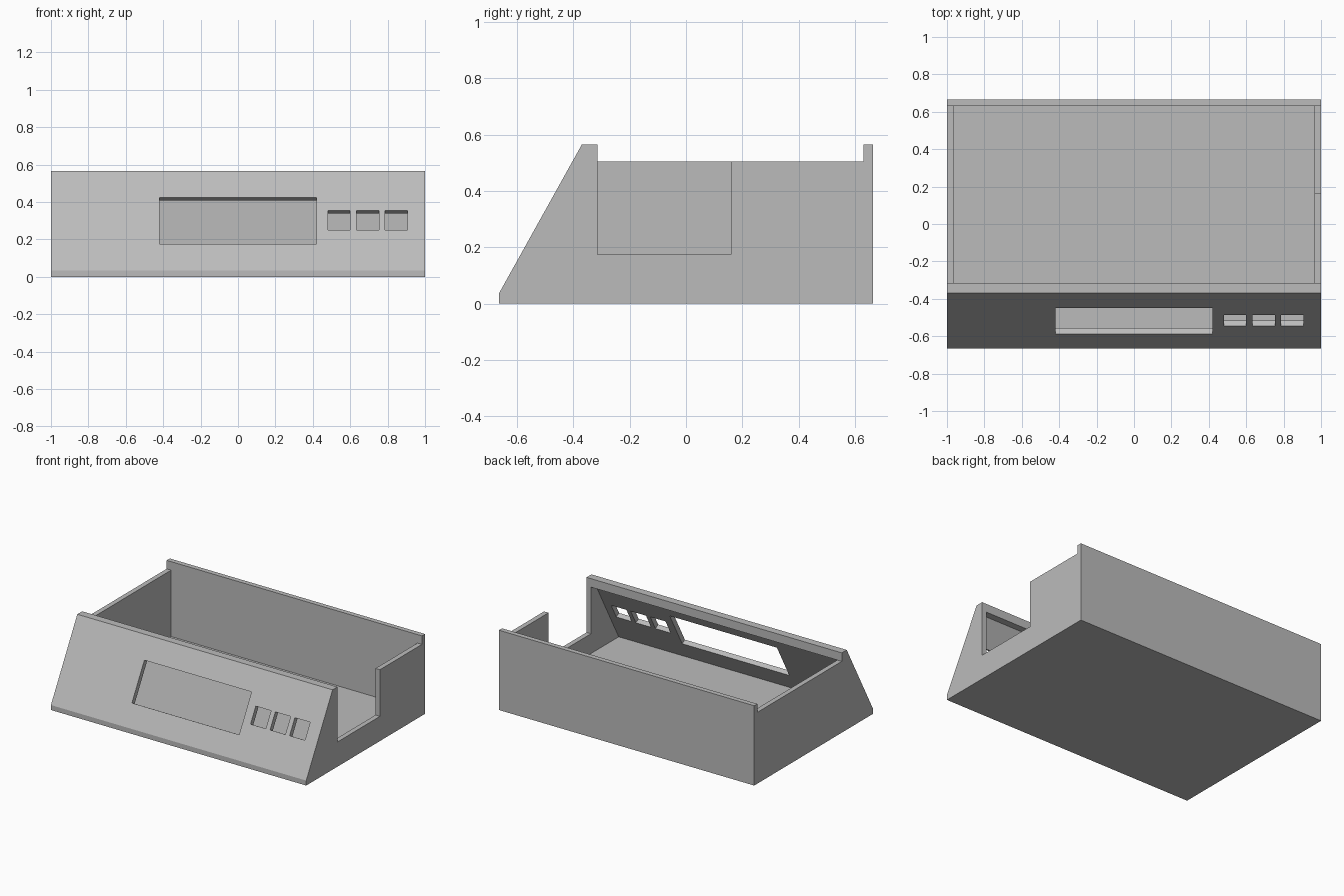
import bpy, bmesh
from mathutils import Vector

if "Cube" in bpy.data.objects:
    bpy.data.objects.remove(bpy.data.objects["Cube"])

# Main dimensions
WALL = 0.035
FRONT, BACK, TOP, RIM = -0.665, 0.665, 0.565, 0.505
LIP = -0.315          # rear edge of the front lip
SLOPE_TOP = -0.37     # where the sloped panel meets the top

grey = bpy.data.materials.new("light grey plastic")
grey.use_nodes = True
colour = (0.5, 0.5, 0.5, 1)
grey.diffuse_color = colour
grey.node_tree.nodes["Principled BSDF"].inputs["Base Color"].default_value = colour


def extrude_profile(name, profile, x0, x1):
    """Solid made by sweeping a (y, z) outline from x0 to x1."""
    bm = bmesh.new()
    face = bm.faces.new([bm.verts.new((x0, y, z)) for y, z in profile])
    swept = bmesh.ops.extrude_face_region(bm, geom=[face])["geom"]
    verts = [v for v in swept if isinstance(v, bmesh.types.BMVert)]
    bmesh.ops.translate(bm, verts=verts, vec=(x1 - x0, 0, 0))
    bmesh.ops.recalc_face_normals(bm, faces=bm.faces)
    mesh = bpy.data.meshes.new(name)
    bm.to_mesh(mesh)
    bm.free()
    mesh.materials.append(grey)
    obj = bpy.data.objects.new(name, mesh)
    bpy.context.collection.objects.link(obj)
    return obj


def cut(target, cutter):
    """Subtract the cutter, then discard it."""
    cutter.hide_render = True
    mod = target.modifiers.new("cut", "BOOLEAN")
    mod.operation, mod.solver, mod.object = "DIFFERENCE", "EXACT", cutter
    bpy.context.view_layer.objects.active = target
    bpy.ops.object.modifier_apply(modifier=mod.name)
    bpy.data.objects.remove(cutter)


# Sloped panel: direction up the panel and its outward normal, in (y, z)
base = Vector((FRONT, WALL))
up = (Vector((SLOPE_TOP, TOP)) - base).normalized()
out = Vector((-up.y, up.x))


def on_panel(z, depth=0.0):
    """Point at height z on the panel, moved outward by depth."""
    return base + up * ((z - base.y) / up.y) + out * depth


def inner_slope(z):
    return base.x + WALL / up.y + (z - base.y) * up.x / up.y


# Case body with the lid recess between the front and back lips
case = extrude_profile("enclosure_case", [
    (FRONT, 0), (BACK, 0), (BACK, TOP), (BACK - WALL, TOP), (BACK - WALL, RIM),
    (LIP, RIM), (LIP, TOP), (SLOPE_TOP, TOP), (FRONT, WALL)], -1, 1)

# Hollow interior
cut(case, extrude_profile("cavity_cutter", [
    (inner_slope(WALL), WALL), (BACK - WALL, WALL), (BACK - WALL, 0.7),
    (LIP, 0.7), (LIP, RIM), (inner_slope(RIM), RIM)], WALL - 1, 1 - WALL))

# Notch in the left wall
cut(case, extrude_profile("notch_cutter", [
    (LIP, 0.175), (0.16, 0.175), (0.16, 0.7), (LIP, 0.7)], 0.9, 1.1))

# Display window and three button openings, square to the panel
openings = [(-0.42, 0.42, 0.175, 0.425)]
openings += [(x, x + 0.12, 0.25, 0.355) for x in (0.48, 0.633, 0.786)]
for x0, x1, z0, z1 in openings:
    cut(case, extrude_profile("opening_cutter", [
        on_panel(z0, 0.05), on_panel(z1, 0.05),
        on_panel(z1, -0.06), on_panel(z0, -0.06)], x0, x1))
